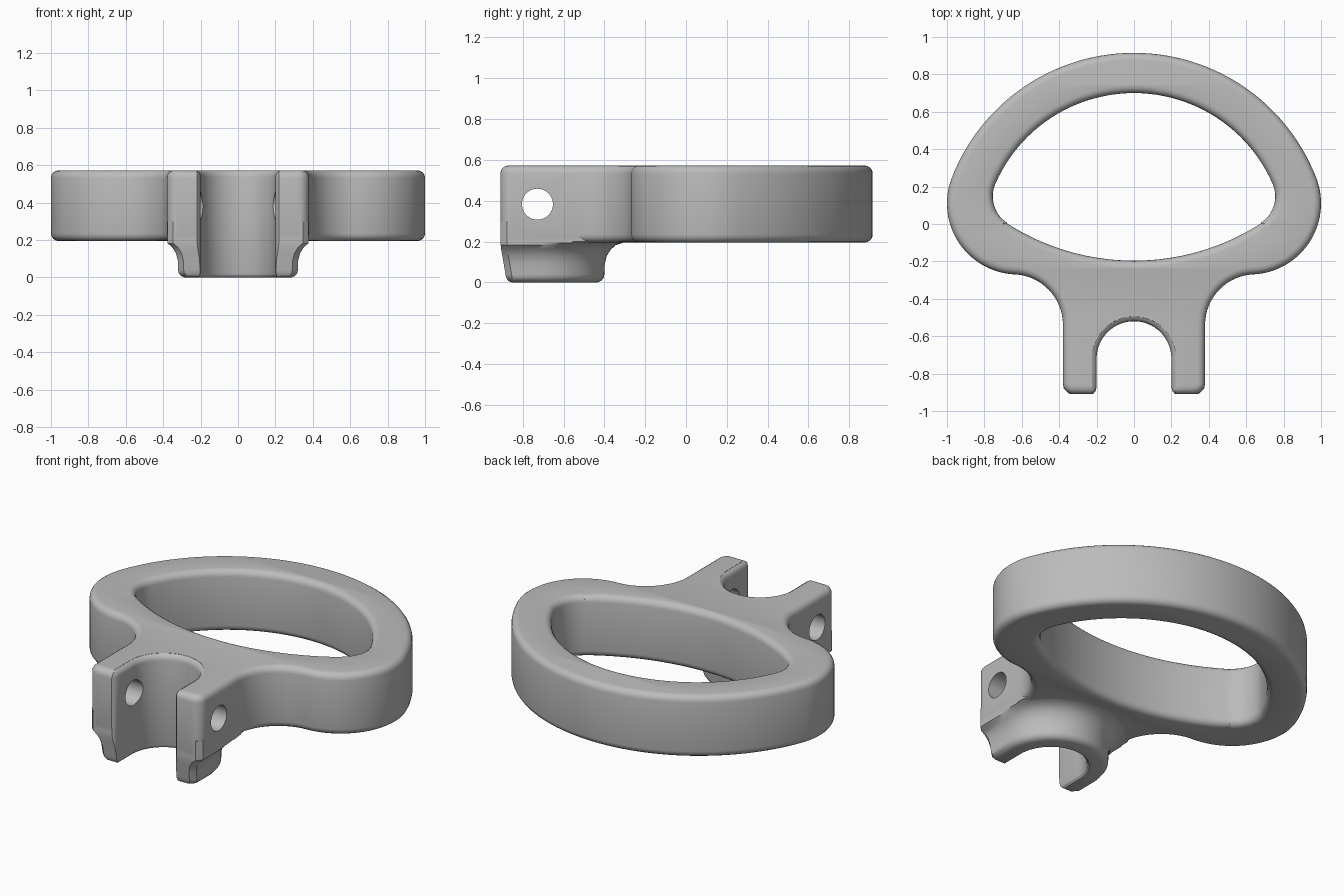
import bpy, bmesh, math
from mathutils import Matrix

old = bpy.data.objects.get("Cube")
if old:
    bpy.data.objects.remove(old, do_unlink=True)

BOTTOM, TOP, ROUND = 0.195, 0.573, 0.04
SLOT_Y = -0.72

grey = bpy.data.materials.new("plain_grey")
grey.use_nodes = True
grey.diffuse_color = (0.5, 0.5, 0.5, 1)
grey.node_tree.nodes["Principled BSDF"].inputs["Base Color"].default_value = (0.5, 0.5, 0.5, 1)


def arc(cx, cy, r, start, end, steps):
    angles = [math.radians(start + (end - start) * i / steps) for i in range(steps + 1)]
    return [(cx + r * math.cos(a), cy + r * math.sin(a)) for a in angles]


def mirrored(half):
    """Close a right-hand half outline with its mirror image, without doubled points."""
    points = []
    for p in half + [(-x, y) for x, y in reversed(half)]:
        if not points or math.dist(p, points[-1]) > 1e-3:
            points.append(p)
    if math.dist(points[0], points[-1]) < 1e-3:
        points.pop()
    return points


def add_object(name, bm):
    bmesh.ops.remove_doubles(bm, verts=bm.verts, dist=1e-5)
    bmesh.ops.recalc_face_normals(bm, faces=bm.faces)
    mesh = bpy.data.meshes.new(name)
    bm.to_mesh(mesh)
    bm.free()
    mesh.materials.clear()
    mesh.materials.append(grey)
    obj = bpy.data.objects.new(name, mesh)
    bpy.context.collection.objects.link(obj)
    return obj


def loft(name, levels):
    """Skin a stack of (outline, height) levels that share a point count."""
    bm = bmesh.new()
    rings = [[bm.verts.new((x, y, z)) for x, y in outline] for outline, z in levels]
    for low, high in zip(rings, rings[1:]):
        for i in range(len(low)):
            j = (i + 1) % len(low)
            bm.faces.new((low[i], low[j], high[j], high[i]))
    bm.faces.new(rings[0][::-1])
    bm.faces.new(rings[-1])
    return add_object(name, bm)


def rounded_plate(name, outlines):
    """Filled 2D curve with holes and rounded edges, turned into a mesh."""
    curve = bpy.data.curves.new(name, "CURVE")
    curve.dimensions = "2D"
    curve.fill_mode = "BOTH"
    curve.extrude = (TOP - BOTTOM) / 2 - ROUND
    curve.bevel_depth = ROUND
    curve.bevel_resolution = 3
    curve.offset = -ROUND
    for outline in outlines:
        spline = curve.splines.new("POLY")
        spline.points.add(len(outline) - 1)
        for point, (x, y) in zip(spline.points, outline):
            point.co = (x, y, 0, 1)
        spline.use_cyclic_u = True
    temp = bpy.data.objects.new(name + "_curve", curve)
    bpy.context.collection.objects.link(temp)
    graph = bpy.context.evaluated_depsgraph_get()
    mesh = bpy.data.meshes.new_from_object(temp.evaluated_get(graph))
    bm = bmesh.new()
    bm.from_mesh(mesh)
    bpy.data.objects.remove(temp, do_unlink=True)
    bmesh.ops.remove_doubles(bm, verts=bm.verts, dist=1e-4)
    bmesh.ops.translate(bm, verts=bm.verts, vec=(0, 0, (TOP + BOTTOM) / 2))
    return add_object(name, bm)


def combine(target, helper, operation):
    mod = target.modifiers.new(operation, "BOOLEAN")
    mod.operation = operation
    mod.solver = "EXACT"
    mod.object = helper
    graph = bpy.context.evaluated_depsgraph_get()
    mesh = bpy.data.meshes.new_from_object(target.evaluated_get(graph))
    target.modifiers.clear()
    target.data = mesh
    bpy.data.objects.remove(helper, do_unlink=True)


# Ring with two prongs: outer outline and large opening
outer = mirrored(
    arc(0.32, -0.85, 0.06, -90, 0, 6)
    + arc(0.65, -0.539, 0.27, 180, 92.6, 16)
    + arc(0.62, 0.11, 0.38, -87.4, 21.1, 24)
    + arc(0, -0.129, 1.044, 21.1, 90, 28))
opening = mirrored(
    arc(0, 1.06, 1.256, -90, -57.3, 14)
    + arc(0.585, 0.148, 0.17, -57.3, 23.7, 14)
    + arc(0, -0.1086, 0.8086, 23.7, 90, 24))
body = rounded_plate("ring_bracket", [outer, opening])


# Boss below the prongs, flaring into the plate
def boss_outline(r, front):
    side = min(r, 0.377)
    back = [(max(-side, min(side, x)), y) for x, y in arc(0, SLOT_Y, r, 0, 180, 32)]
    c = 0.03
    return back + [(-side, front + c), (c - side, front), (side - c, front), (side, front + c)]


boss_levels = [
    (0.285, -0.855, 0), (0.305, -0.872, 0.008), (0.318, -0.882, 0.025),
    (0.32, -0.885, 0.04), (0.322, -0.893, 0.09), (0.332, -0.9, 0.13),
    (0.352, -0.906, 0.162), (0.377, -0.908, 0.183), (0.41, -0.908, 0.194),
    (0.44, -0.908, 0.2), (0.44, -0.908, 0.3)]
boss = loft("boss", [(boss_outline(r, front), z) for r, front, z in boss_levels])
combine(body, boss, "UNION")


# Round-ended slot between the prongs, with softened rims
def slot_outline(r):
    half = [(r + 0.1, -1.2), (r + 0.1, -0.99), (r + 0.02, -0.91), (r + 0.005, -0.893), (r, -0.87)]
    return half + arc(0, SLOT_Y, r, 0, 180, 32) + [(-x, y) for x, y in reversed(half)]


slot_levels = [
    (0.225, -0.02), (0.215, 0.002), (0.205, 0.01), (0.2, 0.025),
    (0.2, TOP - 0.035), (0.203, TOP - 0.02), (0.212, TOP - 0.008),
    (0.225, TOP - 0.001), (0.235, TOP + 0.03)]
combine(body, loft("slot_cutter", [(slot_outline(r), z) for r, z in slot_levels]), "DIFFERENCE")

# Cross hole through both prongs
bm = bmesh.new()
bmesh.ops.create_cone(
    bm, cap_ends=True, segments=40, radius1=0.076, radius2=0.076, depth=1.4,
    matrix=Matrix.Translation((0, -0.728, 0.383)) @ Matrix.Rotation(math.pi / 2, 4, "Y"))
combine(body, add_object("pin_cutter", bm), "DIFFERENCE")

# Smooth shading with crisp edges kept
bpy.ops.object.select_all(action="DESELECT")
body.select_set(True)
bpy.context.view_layer.objects.active = body
bpy.ops.object.shade_smooth_by_angle(angle=math.radians(32))
